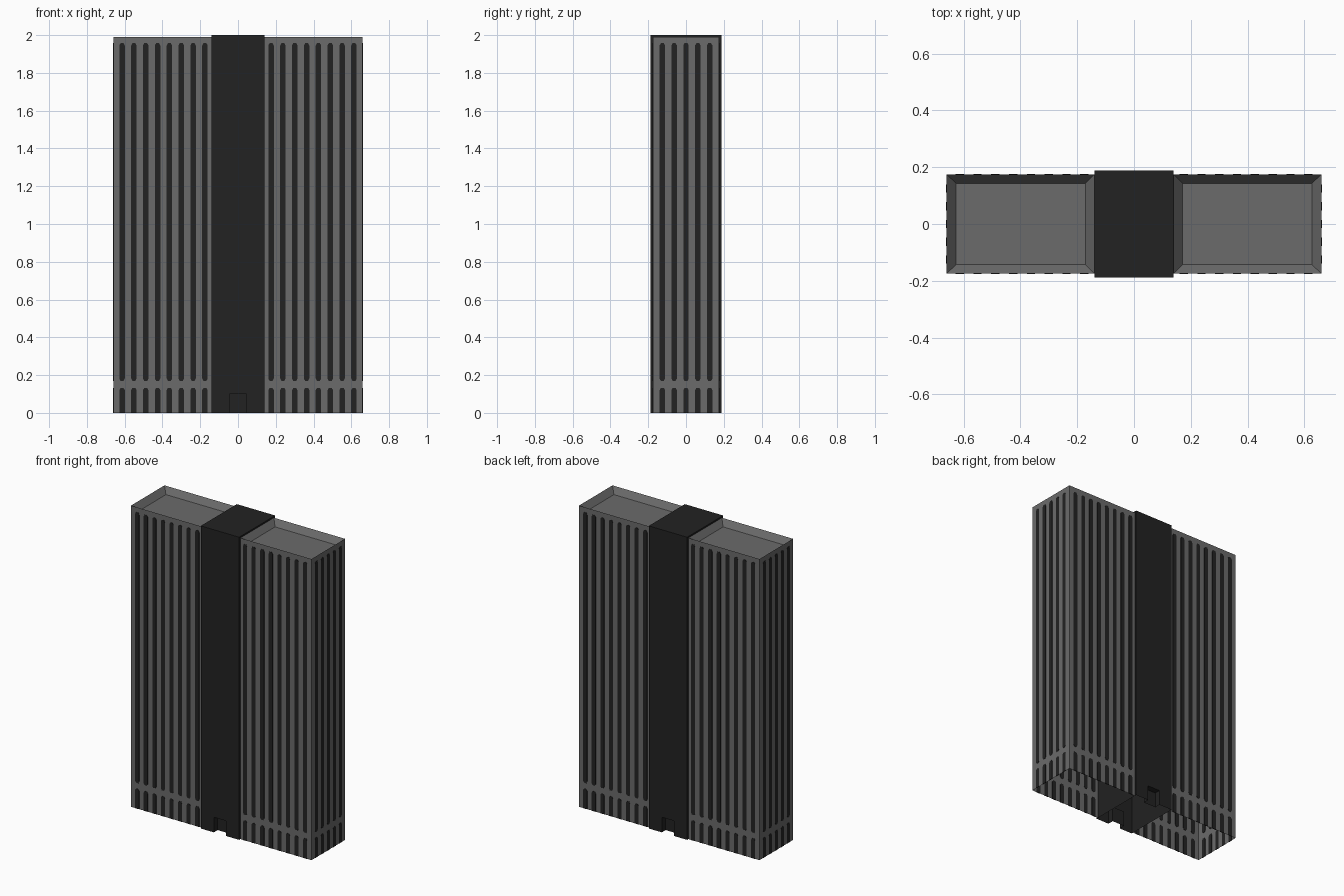
import bpy, bmesh

if "Cube" in bpy.data.objects:
    bpy.data.objects.remove(bpy.data.objects["Cube"])

W, D, H = 0.66, 0.175, 1.99       # wing half width, half depth, height
CX, CY, CH = 0.14, 0.188, 2.0     # core half width, half depth, height


def material(name, v):
    m = bpy.data.materials.new(name)
    m.diffuse_color = (v, v, v, 1)
    m.use_nodes = True
    m.node_tree.nodes["Principled BSDF"].inputs["Base Color"].default_value = m.diffuse_color
    return m


grey = material("concrete grey", 0.145)
dark = material("dark glass", 0.016)


def make(name, bm, mat, mirror=False):
    me = bpy.data.meshes.new(name)
    bm.to_mesh(me)
    bm.free()
    me.materials.append(mat)
    ob = bpy.data.objects.new(name, me)
    bpy.context.collection.objects.link(ob)
    if mirror:
        ob.modifiers.new("mirror", 'MIRROR').use_axis = (True, False, False)
    return ob


def box(bm, x0, x1, y0, y1, z0, z1):
    vs = bmesh.ops.create_cube(bm, size=1)["verts"]
    for v in vs:
        v.co = (x1 if v.co.x > 0 else x0, y1 if v.co.y > 0 else y0,
                z1 if v.co.z > 0 else z0)


# Wings: hollow shells, open below, with a sunken roof inside a parapet
bm = bmesh.new()
box(bm, CX, W, -D, D, 0, H)
bm.normal_update()
gone = [f for f in bm.faces if f.normal.z < -0.5 or f.normal.x < -0.5]
bmesh.ops.delete(bm, geom=gone, context='FACES')
roof = [f for f in bm.faces if f.normal.z > 0.5]
bmesh.ops.inset_region(bm, faces=roof, thickness=0.032, use_boundary=True)
for v in roof[0].verts:
    v.co.z -= 0.04
    v.co.x = 0.171 if v.co.x < 0.4 else 0.627
    v.co.y = 0.143 if v.co.y > 0 else -0.143
make("wing", bm, grey, True)


# Window strips: thin plates with chamfered ends, visible from both sides
def strip(bm, place, z0, z1, flat_base):
    w, n, c = 0.0145, 0.008, 0.012
    prof = [(-w, z1 - c), (-n, z1), (n, z1), (w, z1 - c)]
    prof += [(w, z0), (-w, z0)] if flat_base else \
        [(w, z0 + c), (n, z0), (-n, z0), (-w, z0 + c)]
    f = bm.faces.new([bm.verts.new(place(u, -0.002, z)) for u, z in prof])
    g = bm.faces.new([bm.verts.new(place(u, 0.002, z)) for u, z in prof])
    k = len(prof)
    a, b = list(f.verts), list(g.verts)
    for i in range(k):
        j = (i + 1) % k
        bm.faces.new((a[i], a[j], b[j], b[i]))


bm = bmesh.new()
for z0, z1, flat in ((0.17, 1.957, False), (0.0, 0.132, True)):
    for i in range(8):
        x = 0.175 + i * 0.0627
        for s in (-1, 1):
            strip(bm, lambda u, d, z: (x + u, s * (D + d), z), z0, z1, flat)
    for i in range(-2, 3):
        strip(bm, lambda u, d, z: (W + d, i * 0.0627 + u, z), z0, z1, flat)
bmesh.ops.recalc_face_normals(bm, faces=bm.faces[:])
make("window_strips", bm, dark, True)

# Central core: open below, with a recessed doorway front and back
bm = bmesh.new()
box(bm, -CX, CX, -CY, CY, 0, CH)
bm.normal_update()
gone = [f for f in bm.faces if f.normal.z < -0.5 or abs(f.normal.y) > 0.5]
bmesh.ops.delete(bm, geom=gone, context='FACES_ONLY')
dx, dz, depth = 0.045, 0.1, 0.04
for s in (-1, 1):
    door = [(-dx, 0), (-dx, dz), (dx, dz), (dx, 0)]
    outer = [(CX, 0), (CX, CH), (-CX, CH), (-CX, 0)]
    vs = [bm.verts.new((x, s * CY, z)) for x, z in door + outer]
    bm.faces.new(vs)
    inner = [bm.verts.new((x, s * (CY - depth), z)) for x, z in door]
    bm.faces.new(inner)
    for i in range(3):
        bm.faces.new((vs[i], vs[i + 1], inner[i + 1], inner[i]))
bmesh.ops.remove_doubles(bm, verts=bm.verts[:], dist=1e-4)
bmesh.ops.recalc_face_normals(bm, faces=bm.faces[:])
make("central_core", bm, dark)
